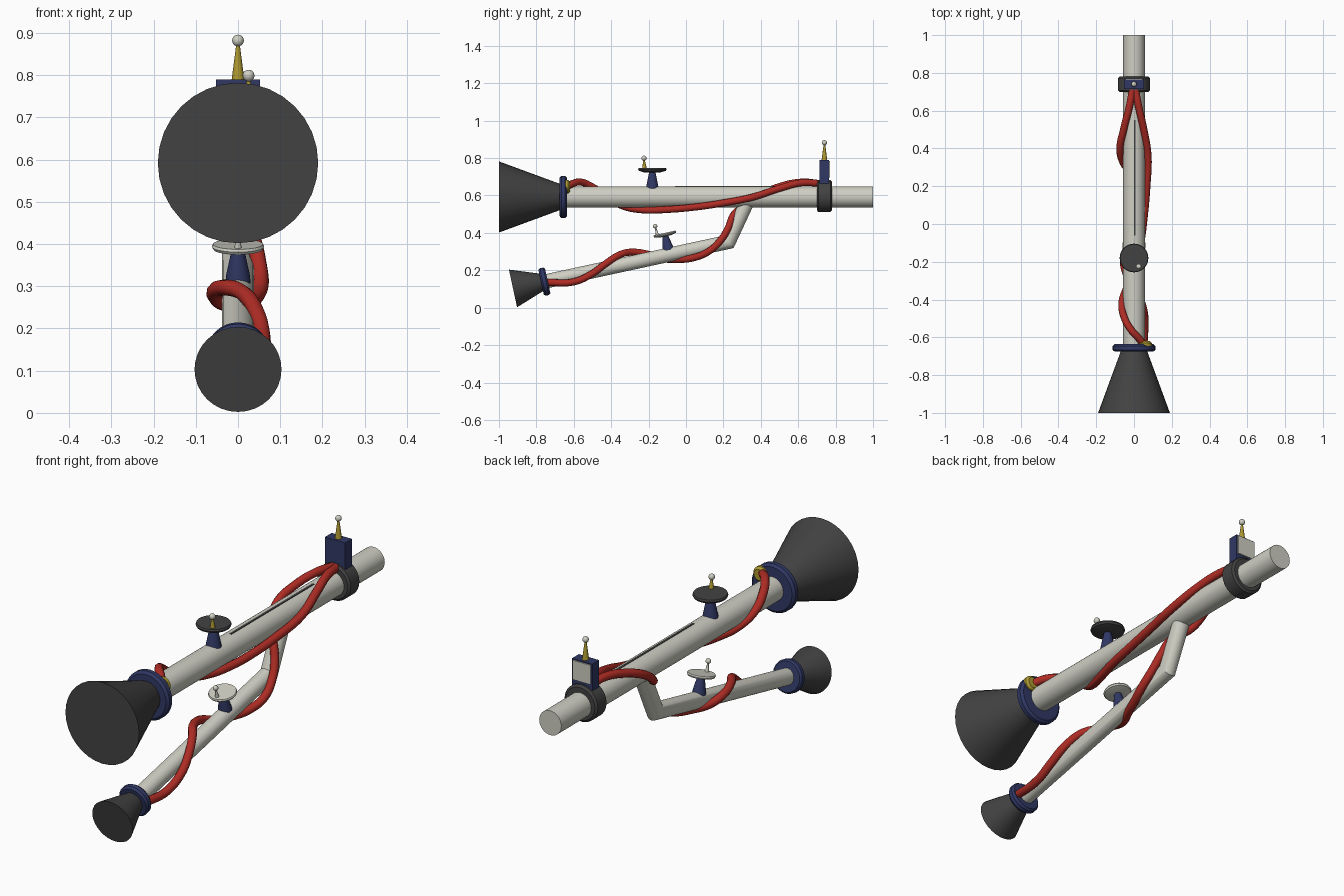
import bpy, math
from mathutils import Vector

if "Cube" in bpy.data.objects:
    bpy.data.objects.remove(bpy.data.objects["Cube"])


def mat(name, rgb):
    m = bpy.data.materials.new(name)
    m.diffuse_color = (*rgb, 1)
    m.use_nodes = True
    m.node_tree.nodes["Principled BSDF"].inputs["Base Color"].default_value = m.diffuse_color
    return m


WHITE = mat("off_white", (0.62, 0.62, 0.55))
DARK = mat("charcoal", (0.055, 0.055, 0.055))
BLUE = mat("navy", (0.03, 0.04, 0.13))
RED = mat("hose_red", (0.42, 0.025, 0.018))
GOLD = mat("mustard", (0.42, 0.32, 0.03))


def lathe(name, profile, origin, axis, material, n=32):
    """Spin (radius, distance) pairs around an axis, capping both ends."""
    q = Vector((0, 0, 1)).rotation_difference(Vector(axis).normalized())
    verts, faces = [], []
    for r, d in profile:
        for i in range(n):
            a = 2 * math.pi * i / n
            verts.append(Vector(origin) + q @ Vector((r * math.cos(a), r * math.sin(a), d)))
    for k in range(len(profile) - 1):
        for i in range(n):
            j = (i + 1) % n
            faces.append((k * n + i, k * n + j, (k + 1) * n + j, (k + 1) * n + i))
    faces.append(tuple(reversed(range(n))))
    faces.append(tuple((len(profile) - 1) * n + i for i in range(n)))
    me = bpy.data.meshes.new(name)
    me.from_pydata(verts, [], faces)
    return finish(name, me, material)


def finish(name, me, material):
    ob = bpy.data.objects.new(name, me)
    bpy.context.collection.objects.link(ob)
    me.materials.append(material)
    bpy.ops.object.select_all(action='DESELECT')
    ob.select_set(True)
    bpy.context.view_layer.objects.active = ob
    bpy.ops.object.shade_smooth_by_angle(angle=math.radians(30))
    return ob


def box(name, lo, hi, material):
    bpy.ops.mesh.primitive_cube_add(size=1, location=[(a + b) / 2 for a, b in zip(lo, hi)])
    ob = bpy.context.object
    ob.name = name
    ob.scale = [b - a for a, b in zip(lo, hi)]
    ob.data.materials.append(material)


def ball(name, loc, r, material):
    bpy.ops.mesh.primitive_uv_sphere_add(segments=16, ring_count=10, radius=r, location=loc)
    ob = bpy.context.object
    ob.name = name
    ob.data.materials.append(material)
    bpy.ops.object.shade_smooth()


def hose(name, pts, r=0.019):
    cu = bpy.data.curves.new(name, 'CURVE')
    cu.dimensions = '3D'
    cu.bevel_depth, cu.bevel_resolution = r, 3
    cu.resolution_u, cu.use_fill_caps = 6, True
    sp = cu.splines.new('BEZIER')
    sp.bezier_points.add(len(pts) - 1)
    for bp, p in zip(sp.bezier_points, pts):
        bp.co = p
        bp.handle_left_type = bp.handle_right_type = 'AUTO'
    cu.materials.append(RED)
    ob = bpy.data.objects.new(name, cu)
    bpy.context.collection.objects.link(ob)


def flange(name, origin, axis, r, t):
    lathe(name, [(r * 0.6, -t), (r * 0.9, -t), (r, -t * 0.5), (r, t * 0.5),
                 (r * 0.9, t), (r * 0.6, t)], origin, axis, BLUE)


def antenna(name, base, tip, r, ball_r, material):
    d = Vector(tip) - Vector(base)
    lathe(name + "_spike", [(r, 0), (r * 0.2, d.length)], base, d, material, 16)
    ball(name + "_tip", tip, ball_r, WHITE)


Y, Z = Vector((0, 1, 0)), Vector((0, 0, 1))
ZC = 0.592

# Upper tube with bell, flange and top slot
lathe("main_tube", [(0.057, -0.68), (0.057, 1.0)], (0, 0, ZC), Y, WHITE)
lathe("main_bell", [(0.19, -1.0), (0.065, -0.66)], (0, 0, ZC), Y, DARK)
flange("main_flange", (0, -0.656, ZC), Y, 0.113, 0.02)
box("tube_slot", (-0.001, -0.06, 0.64), (0.009, 0.55, 0.651), DARK)

# Rear clamp, control box and mast
lathe("rear_clamp", [(0.076, 0.7), (0.086, 0.708), (0.086, 0.772), (0.076, 0.78)],
      (0, 0, ZC + 0.005), Y, DARK, 24)
box("control_box", (-0.052, 0.715, 0.66), (0.052, 0.765, 0.79), BLUE)
box("box_panel", (-0.046, 0.764, 0.695), (0.046, 0.771, 0.785), WHITE)
antenna("mast", (0, 0.74, 0.79), (0, 0.74, 0.882), 0.015, 0.014, GOLD)

# Upper dish
lathe("upper_pedestal", [(0.036, 0.63), (0.03, 0.66), (0.016, 0.73)], (0, -0.18, 0), Z, BLUE, 20)
lathe("upper_dish", [(0.04, 0.722), (0.072, 0.732), (0.076, 0.74), (0.073, 0.748)],
      (0, -0.18, 0), Z, DARK)
antenna("upper_feed", (0.025, -0.222, 0.745), (0.025, -0.225, 0.799), 0.012, 0.014, GOLD)

# Lower tube: straight run, mitred elbow and strut
front, elbow, top = Vector((0, -0.925, 0.103)), Vector((0, 0.228, 0.352)), Vector((0, 0.325, 0.56))
ax = (elbow - front).normalized()
up = Vector((0, -ax.z, ax.y))
dirs = (top - elbow).normalized()
n = 32
side = Vector((1, 0, 0))
r = 0.038
mitre = (ax + dirs).normalized()
verts, faces = [], []
for c, plane in ((front + ax * 0.16, ax), (elbow, mitre), (top, dirs)):
    run = dirs if plane is dirs else ax
    u = Vector((0, -run.z, run.y))
    for i in range(n):
        a = 2 * math.pi * i / n
        p = side * math.cos(a) * r + u * math.sin(a) * r
        verts.append(c + p - run * (p.dot(plane) / run.dot(plane)))
for k in range(2):
    for i in range(n):
        j = (i + 1) % n
        faces.append((k * n + i, k * n + j, (k + 1) * n + j, (k + 1) * n + i))
faces += [tuple(reversed(range(n))), tuple(range(2 * n, 3 * n))]
me = bpy.data.meshes.new("lower_tube")
me.from_pydata(verts, [], faces)
finish("lower_tube", me, WHITE)

# Lower bell and flange
lathe("lower_bell", [(0.103, 0), (0.046, 0.16)], front, ax, DARK)
flange("lower_flange", front + ax * 0.172, ax, 0.075, 0.018)

# Lower dish, tilted with the tube
foot = front + ax * 0.855
lathe("lower_pedestal", [(0.03, 0.025), (0.028, 0.045), (0.014, 0.11)], foot, up, BLUE, 20)
lathe("lower_dish", [(0.032, 0.1), (0.058, 0.106), (0.062, 0.113), (0.059, 0.119)], foot, up, WHITE)
antenna("lower_feed", foot + up * 0.115 - ax * 0.04, foot + up * 0.165 - ax * 0.042, 0.009, 0.012, WHITE)

# Hoses wrapped round the tubes
hose("upper_hose", [
    (0.008, 0.71, 0.665), (0.025, 0.62, 0.668), (0.052, 0.5, 0.638), (0.074, 0.36, 0.592),
    (0.068, 0.2, 0.56), (0.055, 0.05, 0.538), (0.035, -0.1, 0.525), (0, -0.23, 0.523),
    (-0.04, -0.34, 0.545), (-0.064, -0.42, 0.592), (-0.05, -0.5, 0.645),
    (-0.012, -0.565, 0.672), (0.03, -0.61, 0.662), (0.055, -0.645, 0.645)])
hose("lower_hose", [
    (-0.008, 0.71, 0.665), (-0.025, 0.62, 0.672), (-0.055, 0.5, 0.648), (-0.074, 0.4, 0.605),
    (-0.058, 0.325, 0.548), (0, 0.257, 0.5), (0.032, 0.225, 0.425), (0.048, 0.185, 0.36),
    (0.053, 0.12, 0.3), (0.032, 0.04, 0.267), (0, -0.04, 0.258), (-0.038, -0.12, 0.262),
    (-0.056, -0.2, 0.285), (-0.03, -0.29, 0.297), (0.01, -0.35, 0.285), (0.045, -0.43, 0.235),
    (0.058, -0.5, 0.183), (0.055, -0.6, 0.138), (0.045, -0.74, 0.135)])
lathe("hose_fitting", [(0.036, -0.645), (0.036, -0.63), (0.026, -0.62)], (0.058, 0, 0.647), Y, GOLD, 16)
